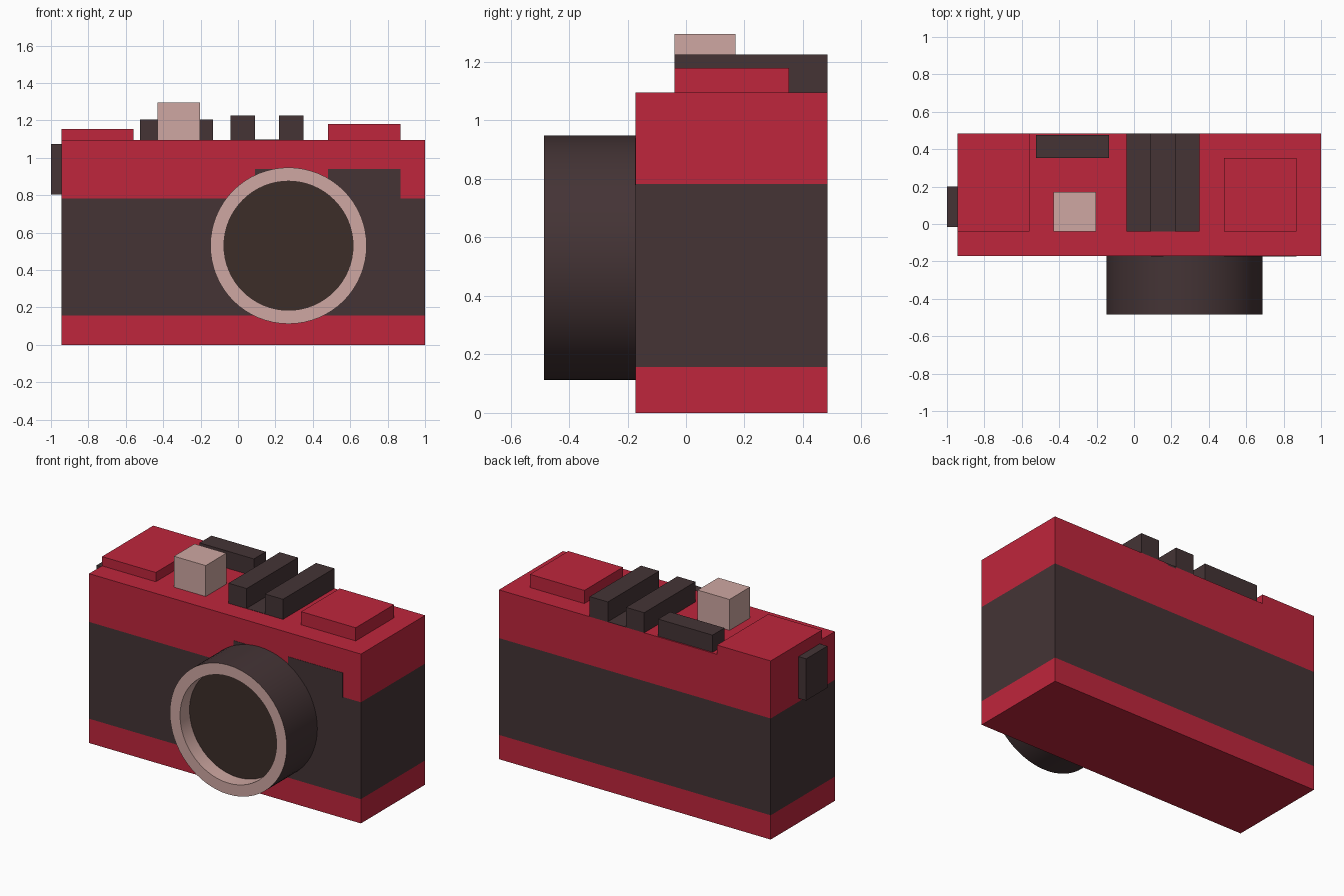
import bpy, bmesh, math

if "Cube" in bpy.data.objects:
    bpy.data.objects.remove(bpy.data.objects["Cube"])


def material(name, color):
    m = bpy.data.materials.new(name)
    m.diffuse_color = (*color, 1)
    m.use_nodes = True
    m.node_tree.nodes["Principled BSDF"].inputs["Base Color"].default_value = m.diffuse_color
    return m


RED = material("red_shell", (0.52, 0.019, 0.045))
DARK = material("dark_leather", (0.058, 0.034, 0.036))
PINK = material("pale_metal", (0.62, 0.39, 0.36))
GLASS = material("lens_glass", (0.045, 0.026, 0.022))


def finish(name, bm, mats):
    bmesh.ops.recalc_face_normals(bm, faces=bm.faces)
    me = bpy.data.meshes.new(name)
    bm.to_mesh(me)
    bm.free()
    for m in mats:
        me.materials.append(m)
    ob = bpy.data.objects.new(name, me)
    bpy.context.collection.objects.link(ob)
    return ob


def stack(name, x, y, levels, mats, slots=(0,)):
    """Box with horizontal bands; one material slot per band."""
    bm = bmesh.new()
    rings = [[bm.verts.new((x[i], y[j], z)) for i, j in ((0, 0), (1, 0), (1, 1), (0, 1))]
             for z in levels]
    for k, slot in enumerate(slots):
        for i in range(4):
            j = (i + 1) % 4
            f = bm.faces.new((rings[k][i], rings[k][j], rings[k + 1][j], rings[k + 1][i]))
            f.material_index = slot
    bm.faces.new(rings[0][::-1]).material_index = slots[0]
    bm.faces.new(rings[-1]).material_index = slots[-1]
    return finish(name, bm, mats)


def box(name, x, y, z, mat):
    return stack(name, x, y, z, [mat])


def lathe(name, profile, slots, mats, cx, cz, n=64):
    """Revolve (radius, y) points around an axis along y."""
    bm = bmesh.new()
    rings = []
    for r, y in profile:
        if r == 0:
            rings.append([bm.verts.new((cx, y, cz))] * n)
        else:
            rings.append([bm.verts.new((cx + r * math.cos(2 * math.pi * i / n), y,
                                        cz + r * math.sin(2 * math.pi * i / n)))
                          for i in range(n)])
    for a, b, slot in zip(rings, rings[1:], slots):
        for i in range(n):
            j = (i + 1) % n
            corners = list(dict.fromkeys((a[i], a[j], b[j], b[i])))
            bm.faces.new(corners).material_index = slot
    return finish(name, bm, mats)


FRONT, BACK, TOP = -0.172, 0.484, 1.095
LEFT, RIGHT = -0.945, 1.0
STEP = -0.04          # front line shared by the top parts

# Banded body
stack("camera_body", (LEFT, RIGHT), (FRONT, BACK), (0, 0.157, 0.783, TOP),
      [RED, DARK], (0, 1, 0))

# Dark panels rising into the upper red band on the front
for name, x in (("front_panel_left", (0.09, 0.22)), ("front_panel_right", (0.48, 0.87))):
    box(name, x, (FRONT - 0.002, FRONT + 0.01), (0.78, 0.94), DARK)

# Lens: dark barrel, pale rim and bore, recessed glass
lens = lathe("lens", [(0, FRONT), (0.418, FRONT), (0.418, -0.485), (0.345, -0.485),
                      (0.345, -0.388), (0, -0.388)],
             (1, 1, 0, 0, 2), [PINK, DARK, GLASS], 0.27, 0.53)
bpy.context.view_layer.objects.active = lens
lens.select_set(True)
bpy.ops.object.shade_smooth_by_angle(angle=math.radians(30))

# Raised red plates on the top
box("top_plate_left", (LEFT, -0.56), (STEP, BACK), (TOP, 1.155), RED)
box("top_plate_right", (0.48, 0.87), (STEP, 0.353), (TOP, 1.18), RED)

# Accessory shoe: two rails with a dark floor between
for name, x in (("shoe_rail_left", (-0.04, 0.09)), ("shoe_rail_right", (0.22, 0.35))):
    box(name, x, (STEP, BACK), (TOP, 1.225), DARK)
box("shoe_floor", (0.09, 0.22), (STEP, BACK), (TOP - 0.01, TOP + 0.002), DARK)

# Shutter button, winding lever and side lug
box("shutter_button", (-0.43, -0.203), (STEP, 0.17), (TOP, 1.295), PINK)
box("winding_lever", (-0.523, -0.134), (0.354, 0.476), (TOP, 1.206), DARK)
box("side_lug", (-1.0, LEFT), (-0.017, 0.2), (0.805, 1.075), DARK)
